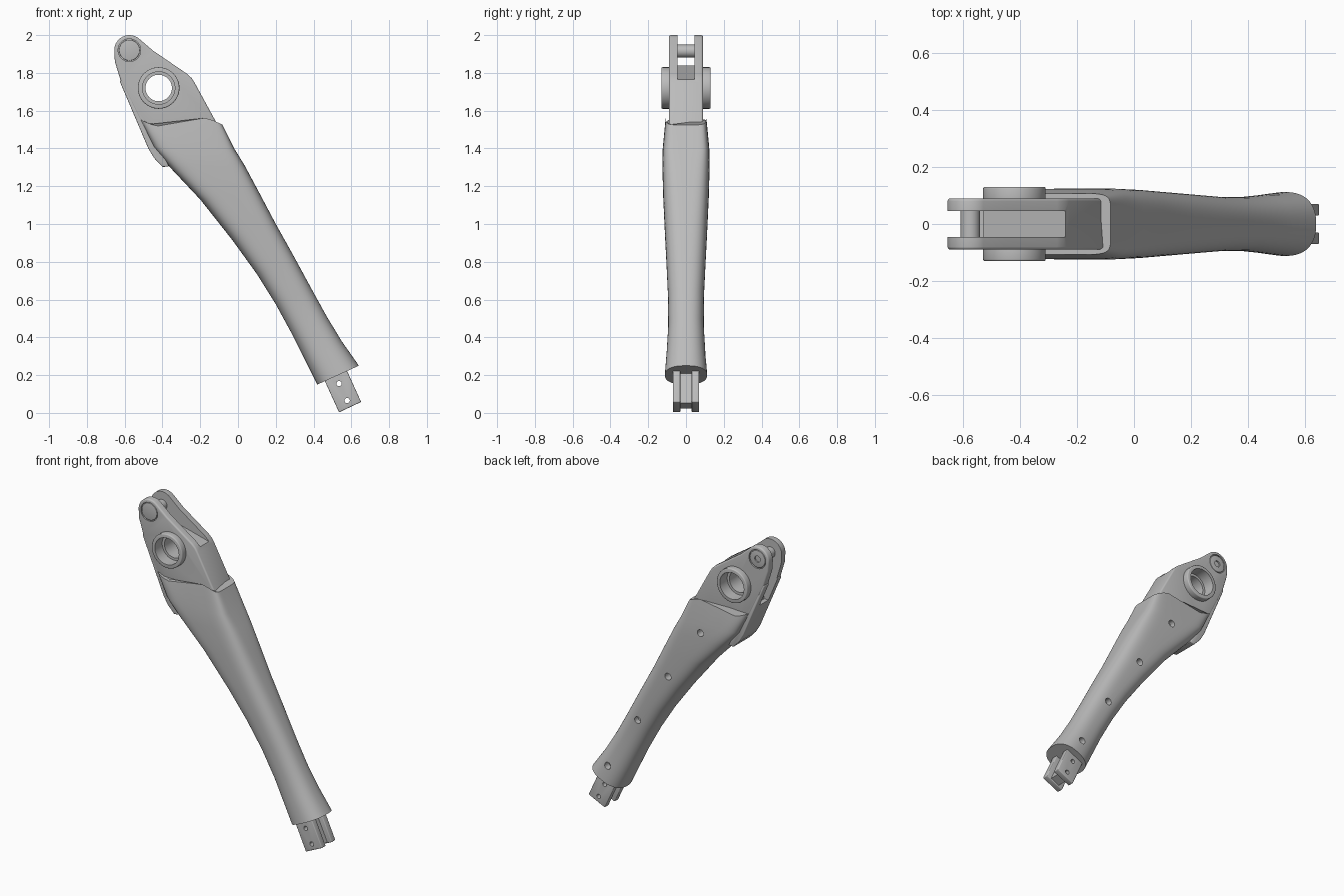
import bpy, bmesh, math
from mathutils import Matrix, Vector

default = bpy.data.objects.get("Cube")
if default:
    bpy.data.objects.remove(default, do_unlink=True)

grey = bpy.data.materials.new("satin grey")
grey.use_nodes = True
grey.diffuse_color = (0.5, 0.5, 0.5, 1)
grey.node_tree.nodes["Principled BSDF"].inputs["Base Color"].default_value = (0.5, 0.5, 0.5, 1)


def make_object(name, bm):
    bmesh.ops.recalc_face_normals(bm, faces=bm.faces)
    mesh = bpy.data.meshes.new(name)
    bm.to_mesh(mesh)
    bm.free()
    mesh.materials.append(grey)
    ob = bpy.data.objects.new(name, mesh)
    bpy.context.collection.objects.link(ob)
    return ob


def prism(name, outline, y0, y1):
    """Extrude an x-z outline along y."""
    bm = bmesh.new()
    face = bm.faces.new([bm.verts.new((x, y0, z)) for x, z in outline])
    out = bmesh.ops.extrude_face_region(bm, geom=[face])
    moved = [v for v in out["geom"] if isinstance(v, bmesh.types.BMVert)]
    bmesh.ops.translate(bm, verts=moved, vec=(0, y1 - y0, 0))
    return make_object(name, bm)


def cylinder(name, centre, radius, y0, y1, sides=48):
    """Cylinder running along y."""
    bm = bmesh.new()
    place = Matrix.Translation((centre[0], (y0 + y1) / 2, centre[1])) @ Matrix.Rotation(math.pi / 2, 4, "X")
    bmesh.ops.create_cone(bm, cap_ends=True, segments=sides, radius1=radius,
                          radius2=radius, depth=abs(y1 - y0), matrix=place)
    return make_object(name, bm)


def finish(ob, bevel=0, cutters=()):
    """Bevel, cut and smooth a part."""
    bpy.ops.object.select_all(action="DESELECT")
    ob.select_set(True)
    bpy.context.view_layer.objects.active = ob
    if bevel:
        mod = ob.modifiers.new("bevel", "BEVEL")
        mod.width, mod.segments, mod.angle_limit = bevel, 3, math.radians(40)
        bpy.ops.object.modifier_apply(modifier=mod.name)
    for cutter in cutters:
        mod = ob.modifiers.new("cut", "BOOLEAN")
        mod.operation, mod.solver, mod.object = "DIFFERENCE", "EXACT", cutter
        bpy.ops.object.modifier_apply(modifier=mod.name)
    bpy.ops.object.shade_smooth_by_angle(angle=math.radians(32))


PIN, BORE = (-0.575, 1.92), (-0.42, 1.72)
SIDES = ((-1, "front"), (1, "back"))

# Cutters
slot = prism("slot_cutter", [(-0.53, 1.84), (-0.24, 1.765), (-0.1, 1.74), (-0.1, 2.1),
                             (-0.8, 2.1), (-0.8, 1.6), (-0.53, 1.6)], -0.045, 0.045)
bore = cylinder("bore_cutter", BORE, 0.07, -0.2, 0.2)
sockets = [cylinder("socket_cutter", BORE, 0.086, s * 0.055, s * 0.2) for s, _ in SIDES]
recesses = [cylinder("recess_cutter", PIN, 0.06, s * 0.08, s * 0.2) for s, _ in SIDES]
screw_holes = [cylinder("screw_cutter", c, 0.022, 0.06, 0.2, 24)
               for c in ((-0.19, 1.35), (0.05, 1.0), (0.28, 0.65), (0.49, 0.3))]
tang_holes = [cylinder("tang_cutter", c, 0.014, -0.2, 0.2, 24) for c in ((0.535, 0.155), (0.578, 0.065))]
pin_socket = cylinder("pin_socket_cutter", PIN, 0.02, 0.075, 0.2, 24)

# Fork block with a rounded eye at the top
eye = [(PIN[0] + 0.08 * math.cos(math.radians(a)), PIN[1] + 0.08 * math.sin(math.radians(a)))
       for a in range(55, 186, 10)]
fork = prism("fork_block", eye + [(-0.652, 1.86), (-0.62, 1.755), (-0.51, 1.53), (-0.44, 1.42), (-0.2, 1.35),
                                  (-0.1, 1.51), (-0.228, 1.745), (-0.245, 1.772), (-0.27, 1.795),
                                  (-0.45, 1.918)], -0.09, 0.09)
finish(fork, 0.01, [slot, bore] + sockets + recesses)

# Bearing bosses and pivot pin
for s, side in SIDES:
    boss = cylinder(side + "_boss", BORE, 0.11, s * 0.07, s * 0.13)
    finish(boss, 0.006, [bore, sockets[s > 0]])
    cap = cylinder(side + "_pin_cap", PIN, 0.055, s * 0.075, s * 0.089)
    finish(cap, 0.003, [pin_socket] if s > 0 else [])
pin = cylinder("pivot_pin", (PIN[0], 1.915), 0.034, -0.08, 0.07)
finish(pin)

# Rear cover plate hugging the fork and shell
cover = prism("rear_cover", [(-0.626, 1.755), (-0.475, 1.4), (-0.445, 1.35), (-0.4, 1.302), (-0.365, 1.305),
                             (-0.4, 1.38), (-0.48, 1.54), (-0.59, 1.75), (-0.615, 1.768)], -0.088, 0.088)
finish(cover, 0.006, [slot])

# Arm shell: superellipse sections (left x, z, right x, z, half depth, squareness)
STATIONS = [(-0.52, 1.555, -0.082, 1.525, 0.108, 8), (-0.45, 1.41, -0.02, 1.4, 0.123, 6),
            (-0.36, 1.3, 0.035, 1.31, 0.125, 4.5), (-0.2, 1.13, 0.11, 1.17, 0.121, 3.6),
            (-0.03, 0.915, 0.2, 1.0, 0.112, 3), (0.1, 0.735, 0.295, 0.83, 0.103, 2.7),
            (0.2, 0.575, 0.39, 0.655, 0.095, 2.5), (0.29, 0.41, 0.47, 0.51, 0.094, 2.4),
            (0.36, 0.27, 0.55, 0.378, 0.102, 2.4), (0.42, 0.15, 0.64, 0.25, 0.112, 2.4)]
COUNT = 64


def power(value, n):
    return math.copysign(abs(value) ** (2 / n), value)


bm = bmesh.new()
rings = []
for i, (lx, lz, rx, rz, half, n) in enumerate(STATIONS):
    ring = []
    for k in range(COUNT):
        a = 2 * math.pi * k / COUNT
        t = 0.5 + 0.5 * power(math.cos(a), n)
        wave = -0.03 * math.sin(2 * math.pi * t) if i == 0 else 0
        ring.append(bm.verts.new((lx + (rx - lx) * t, half * power(math.sin(a), n), lz + (rz - lz) * t + wave)))
    rings.append(ring)
for upper, lower in zip(rings, rings[1:]):
    for k in range(COUNT):
        j = (k + 1) % COUNT
        bm.faces.new((upper[k], upper[j], lower[j], lower[k]))
bm.faces.new(rings[0])
bm.faces.new(rings[-1])
shell = make_object("arm_shell", bm)
finish(shell, 0, screw_holes)

# Tang: two plates joined by a recessed web
corner, across, up = Vector((0.535, 0.003)), Vector((0.117, 0.055)), Vector((-0.104, 0.228))


def tang_outline(t0, t1, inset):
    return [tuple(corner + across * t + up * h) for t, h in ((t0, inset), (t1, inset), (t1, 1), (t0, 1))]


for s, side in SIDES:
    plate = prism(side + "_tang_plate", tang_outline(0, 1, 0), s * 0.03, s * 0.07)
    finish(plate, 0.005, tang_holes)
web = prism("tang_web", tang_outline(0.25, 0.75, 0.03), -0.035, 0.035)
finish(web, 0, tang_holes)

# Remove the helper cutters
for cutter in [slot, bore, pin_socket] + sockets + recesses + screw_holes + tang_holes:
    bpy.data.objects.remove(cutter, do_unlink=True)
